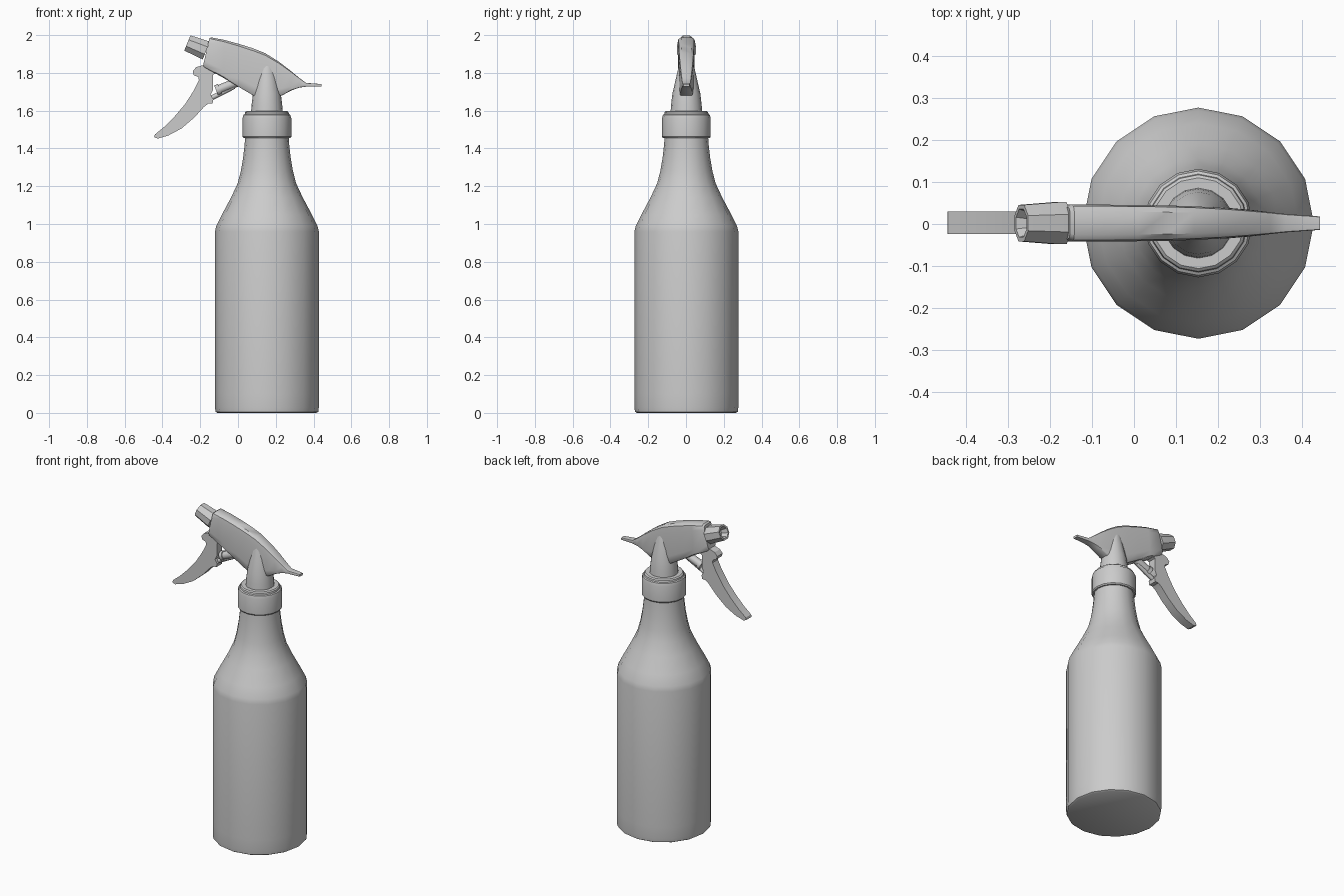
import bpy, bmesh, math
from mathutils import Vector

CX, CY = 0.153, 0.002   # bottle axis


def finish(name, bm, angle=35):
    bmesh.ops.recalc_face_normals(bm, faces=bm.faces)
    me = bpy.data.meshes.new(name)
    bm.to_mesh(me)
    bm.free()
    ob = bpy.data.objects.new(name, me)
    bpy.context.collection.objects.link(ob)
    bpy.ops.object.select_all(action='DESELECT')
    ob.select_set(True)
    bpy.context.view_layer.objects.active = ob
    bpy.ops.object.shade_smooth_by_angle(angle=math.radians(angle))
    return ob


def loft(name, rings, angle=35):
    """Skin a list of equal-length point rings and cap both ends."""
    bm = bmesh.new()
    vs = [[bm.verts.new(p) for p in r] for r in rings]
    n = len(vs[0])
    for a, b in zip(vs, vs[1:]):
        for i in range(n):
            j = (i + 1) % n
            bm.faces.new((a[i], a[j], b[j], b[i]))
    bm.faces.new(vs[0])
    bm.faces.new(vs[-1])
    return finish(name, bm, angle)


def turned(name, profile, origin, axis=(0, 0, 1), sides=16, phase=0, angle=35):
    """Sweep (radius, distance) pairs around an axis."""
    q = Vector(axis).to_track_quat('Z', 'Y')
    rings = []
    for r, h in profile:
        ts = [phase + 2 * math.pi * i / sides for i in range(sides)]
        rings.append([Vector(origin) + q @ Vector((r * math.cos(t), r * math.sin(t), h)) for t in ts])
    return loft(name, rings, angle)


def rod(name, a, b, r, sides=8):
    d = Vector(b) - Vector(a)
    return turned(name, [(r, 0), (r, d.length)], a, d, sides, angle=50)


# Bottle
turned("bottle", [(0.262, 0), (0.272, 0.006), (0.275, 0.03), (0.275, 0.10), (0.275, 0.96),
                  (0.268, 0.99), (0.238, 1.05), (0.19, 1.14), (0.155, 1.215), (0.138, 1.28),
                  (0.126, 1.35), (0.118, 1.42), (0.114, 1.48)], (CX, CY, 0), angle=40)

# Screw collar
turned("collar", [(0.105, 1.455), (0.124, 1.455), (0.129, 1.462), (0.129, 1.56), (0.124, 1.578),
                  (0.117, 1.582), (0.115, 1.592), (0.108, 1.598), (0.08, 1.598)], (CX, CY, 0))

# Tapered neck rising into the head
turned("neck_cone", [(0.084, 1.59), (0.081, 1.63), (0.074, 1.69), (0.058, 1.76),
                     (0.042, 1.83), (0.03, 1.87)], (CX, CY, 0))

# Sprayer head: x top, z top, x bottom, z bottom, half width
stations = [(-0.152, 1.982, -0.185, 1.838, 0.038), (-0.142, 1.988, -0.176, 1.828, 0.044),
            (-0.07, 1.974, -0.085, 1.778, 0.044), (0.01, 1.952, 0.01, 1.722, 0.043),
            (0.08, 1.93, 0.085, 1.678, 0.042), (0.143, 1.905, 0.15, 1.672, 0.04),
            (0.215, 1.86, 0.232, 1.68, 0.036), (0.275, 1.814, 0.285, 1.708, 0.031),
            (0.325, 1.773, 0.325, 1.722, 0.026), (0.36, 1.747, 0.36, 1.727, 0.022),
            (0.442, 1.741, 0.442, 1.727, 0.016)]
section = [(0.62, 0), (0.92, 0.05), (1, 0.2), (1, 0.8), (0.9, 0.97), (0.75, 1)]
section += [(-w, t) for w, t in reversed(section)]
loft("sprayer_head", [[(xt + (xb - xt) * t, CY + hw * w, zt + (zb - zt) * t) for w, t in section]
                      for xt, zt, xb, zb, hw in stations], 40)

# Nozzle with recessed opening
turned("nozzle", [(0.054, 0), (0.054, 0.02), (0.047, 0.108), (0.036, 0.108), (0.024, 0.07)],
       (-0.168, CY, 1.918), (-0.927, 0, 0.375), 8, math.pi / 8, 30)

# Trigger: side outline extruded across y
outline = [(-0.15, 1.85), (-0.195, 1.838), (-0.222, 1.83), (-0.24, 1.808), (-0.234, 1.788),
           (-0.21, 1.778), (-0.207, 1.76), (-0.235, 1.705), (-0.28, 1.635), (-0.335, 1.57),
           (-0.39, 1.515), (-0.44, 1.474), (-0.444, 1.46), (-0.425, 1.452), (-0.37, 1.468),
           (-0.30, 1.505), (-0.23, 1.565), (-0.18, 1.62), (-0.158, 1.637), (-0.135, 1.638),
           (-0.13, 1.66), (-0.145, 1.685), (-0.132, 1.71), (-0.132, 1.79), (-0.11, 1.80)]
loft("trigger", [[(x, CY + y, z) for x, z in outline] for y in (-0.026, 0.028)], 30)

# Pump piston and its link to the trigger
rod("piston_link", (-0.15, CY, 1.662), (-0.02, CY, 1.728), 0.013)
rod("piston_cylinder", (-0.105, CY, 1.71), (0.03, CY, 1.765), 0.024)
rod("piston_collar", (-0.115, CY, 1.706), (-0.095, CY, 1.714), 0.03)
